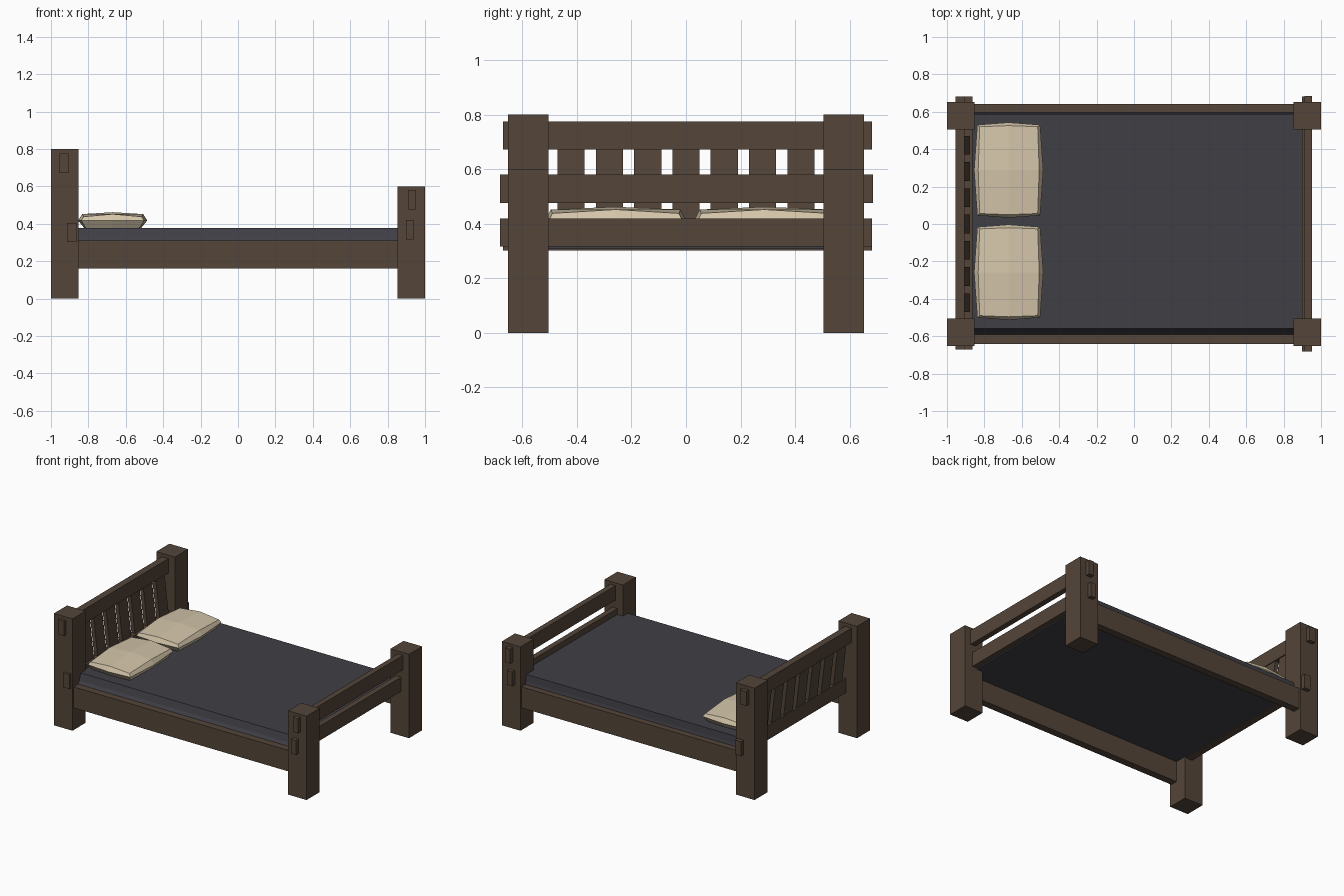
import bpy, bmesh, math
from mathutils import Vector

if "Cube" in bpy.data.objects:
    bpy.data.objects.remove(bpy.data.objects["Cube"])


def material(name, rgb):
    m = bpy.data.materials.new(name)
    m.diffuse_color = (*rgb, 1)
    m.use_nodes = True
    m.node_tree.nodes["Principled BSDF"].inputs["Base Color"].default_value = m.diffuse_color
    return m


WOOD = material("dark_wood", (0.088, 0.060, 0.041))
CLOTH = material("charcoal_fabric", (0.050, 0.049, 0.060))
LINEN = material("cream_linen", (0.66, 0.56, 0.40))


def finish(name, bm, mat):
    bmesh.ops.recalc_face_normals(bm, faces=bm.faces[:])
    me = bpy.data.meshes.new(name)
    bm.to_mesh(me)
    bm.free()
    me.materials.append(mat)
    ob = bpy.data.objects.new(name, me)
    bpy.context.collection.objects.link(ob)
    return ob


def box(name, x, y, z, mat=WOOD):
    bm = bmesh.new()
    bmesh.ops.create_cube(bm, size=1)
    for v in bm.verts:
        v.co = Vector([(r[0] + r[1]) / 2 + c * (r[1] - r[0]) for c, r in zip(v.co, (x, y, z))])
    return finish(name, bm, mat)


def loft(name, rings, mat, apex=None):
    """Closed solid through a list of point rings, optionally peaked on top."""
    bm = bmesh.new()
    vs = [[bm.verts.new(p) for p in r] for r in rings]
    n = len(vs[0])
    for a, b in zip(vs, vs[1:]):
        for i in range(n):
            bm.faces.new((a[i], a[(i + 1) % n], b[(i + 1) % n], b[i]))
    bm.faces.new(vs[0])
    if apex:
        # four top panels meeting at the peak, each spanning one corner
        t = bm.verts.new(apex)
        for i in range(1, n, 2):
            bm.faces.new((vs[-1][i], vs[-1][(i + 1) % n], vs[-1][(i + 2) % n], t))
    else:
        bm.faces.new(vs[-1])
    return finish(name, bm, mat)


# corner posts and side rails
for s, side in ((-1, "front"), (1, "back")):
    py = sorted((s * 0.505, s * 0.653))
    box("head_post_" + side, (-1, -0.853), py, (0, 0.8))
    box("foot_post_" + side, (0.853, 1), py, (0, 0.6))
    box("side_rail_" + side, (-0.87, 0.87), sorted((s * 0.59, s * 0.642)), (0.16, 0.31))

# cross rails whose tenons poke through the posts
box("head_top_rail", (-0.955, -0.905), (-0.672, 0.682), (0.672, 0.775))
box("head_low_rail", (-0.913, -0.864), (-0.672, 0.682), (0.302, 0.405))
box("foot_top_rail", (0.912, 0.952), (-0.683, 0.685), (0.476, 0.58))
box("foot_low_rail", (0.897, 0.937), (-0.683, 0.683), (0.317, 0.42))

# headboard slats, leaning back
for i in range(7):
    y = (i - 3) * 0.1405
    rings = [[(x + dx, y + dy, z) for dx, dy in
              ((-0.014, -0.05), (0.014, -0.05), (0.014, 0.05), (-0.014, 0.05))]
             for x, z in ((-0.889, 0.37), (-0.93, 0.71))]
    loft("headboard_slat_%d" % (i + 1), rings, WOOD)

# mattress with slightly sloping sides
loft("mattress",
     [[(-0.865, a, z), (0.9, a, z), (0.9, b, z), (-0.865, b, z)]
      for a, b, z in ((-0.59, 0.597, 0.308), (-0.575, 0.592, 0.33), (-0.56, 0.587, 0.378))],
     CLOTH)


# pillows: faceted cushions with a raised middle
def pillow(name, cx, cy):
    def ring(cxy, mxy, zc, zm):
        (a, b), (p, q) = cxy, mxy
        pts = [(-a, -b, zc), (0, -q, zm), (a, -b, zc), (p, 0, zm),
               (a, b, zc), (0, q, zm), (-a, b, zc), (-p, 0, zm)]
        return [(cx + x, cy + y, z) for x, y, z in pts]
    rings = [ring((0.145, 0.215), (0.152, 0.222), 0.379, 0.377),
             ring((0.168, 0.242), (0.185, 0.255), 0.418, 0.418),
             ring((0.155, 0.232), (0.163, 0.238), 0.438, 0.452)]
    loft(name, rings, LINEN, (cx, cy, 0.462))


pillow("pillow_back", -0.67, 0.288)
pillow("pillow_front", -0.67, -0.258)
